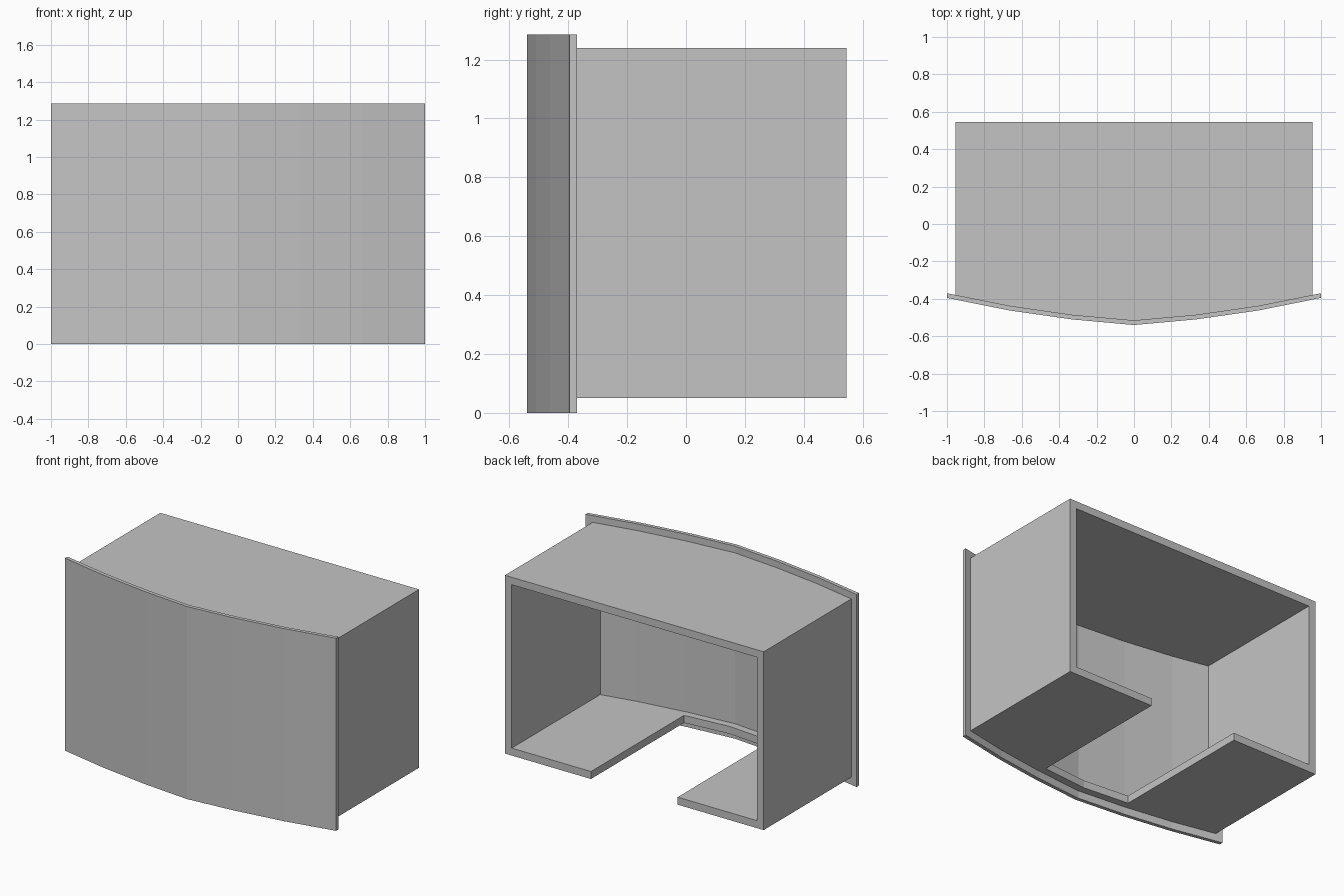
import bpy
import bmesh

if "Cube" in bpy.data.objects:
    bpy.data.objects.remove(bpy.data.objects["Cube"], do_unlink=True)

grey = bpy.data.materials.new("plain grey")
grey.use_nodes = True
grey.diffuse_color = (0.55, 0.55, 0.55, 1)
grey.node_tree.nodes["Principled BSDF"].inputs["Base Color"].default_value = (0.55, 0.55, 0.55, 1)

BACK = 0.545
HALF = 0.955
WALL = 0.05
LOW, HIGH = 0.05, 1.24
PANEL = 0.025

# Bowed front line, right half, from the middle outwards
BOW = [(0, -0.54), (0.333, -0.51), (0.667, -0.462), (1, -0.395)]


def bow_y(x):
    """Depth of the bowed line at a distance x from the middle."""
    for (xa, ya), (xb, yb) in zip(BOW, BOW[1:]):
        if abs(x) <= xb:
            return ya + (yb - ya) * (abs(x) - xa) / (xb - xa)


def bow_line(half, offset):
    """Bowed line from -half to half, moved back by an offset."""
    xs = [x for x, _ in BOW if x < half] + [half]
    xs = [-x for x in reversed(xs[1:])] + xs
    return [(x, bow_y(x) + offset) for x in xs]


def prism(name, outline, z0, z1):
    bm = bmesh.new()
    base = bm.faces.new([bm.verts.new((x, y, z0)) for x, y in outline])
    up = bmesh.ops.extrude_face_region(bm, geom=[base])["geom"]
    moved = [v for v in up if isinstance(v, bmesh.types.BMVert)]
    bmesh.ops.translate(bm, verts=moved, vec=(0, 0, z1 - z0))
    bmesh.ops.recalc_face_normals(bm, faces=bm.faces)
    mesh = bpy.data.meshes.new(name)
    bm.to_mesh(mesh)
    bm.free()
    mesh.materials.append(grey)
    obj = bpy.data.objects.new(name, mesh)
    bpy.context.collection.objects.link(obj)
    return obj


def cut(obj, cutter):
    cutter.hide_render = True
    mod = obj.modifiers.new("cut", 'BOOLEAN')
    mod.operation = 'DIFFERENCE'
    mod.solver = 'EXACT'
    mod.object = cutter
    bpy.context.view_layer.objects.active = obj
    bpy.ops.object.modifier_apply(modifier=mod.name)
    bpy.data.objects.remove(cutter, do_unlink=True)


# Curved front panel
prism("front_panel", bow_line(1, 0) + bow_line(1, PANEL)[::-1], 0, 1.285)

# Box body following the panel
body = prism("box_body", bow_line(HALF, PANEL) + [(HALF, BACK), (-HALF, BACK)], LOW, HIGH)

# Hollow, open at the back and closed by the panel at the front
inner = HALF - WALL
cut(body, prism("hollow_cutter", [(-inner, -1), (inner, -1), (inner, 1), (-inner, 1)],
                LOW + WALL, HIGH - WALL))

# Floor notch, leaving a thin strip behind the panel
notch = 0.32
cut(body, prism("notch_cutter", bow_line(notch, PANEL + WALL) + [(notch, 1), (-notch, 1)],
                LOW - 0.1, LOW + WALL + 0.1))
